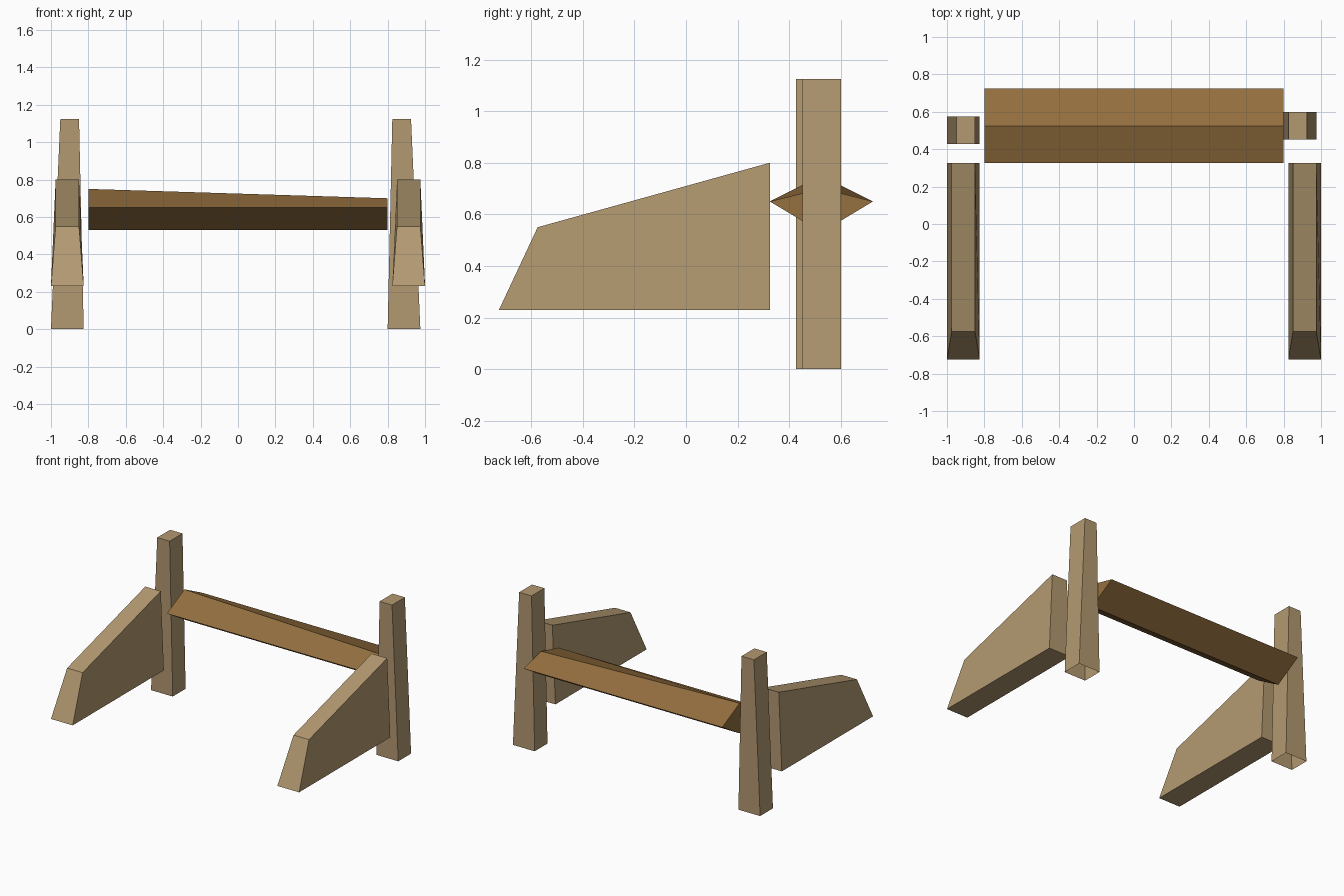
import bpy

if "Cube" in bpy.data.objects:
    bpy.data.objects.remove(bpy.data.objects["Cube"])


def material(name, color):
    mat = bpy.data.materials.new(name)
    mat.diffuse_color = color
    mat.use_nodes = True
    mat.node_tree.nodes["Principled BSDF"].inputs["Base Color"].default_value = mat.diffuse_color
    return mat


light_wood = material("light_wood", (0.45, 0.32, 0.165, 1))
dark_wood = material("dark_wood", (0.30, 0.16, 0.05, 1))


def loft(name, start, end, mat, caps=(True, True)):
    """Join two matching rings of points, optionally closing the ends."""
    n = len(start)
    faces = [(i, (i + 1) % n, n + (i + 1) % n, n + i) for i in range(n)]
    if caps[0]:
        faces.append(tuple(reversed(range(n))))
    if caps[1]:
        faces.append(tuple(range(n, 2 * n)))
    mesh = bpy.data.meshes.new(name)
    mesh.from_pydata(start + end, [], faces)
    mesh.materials.append(mat)
    obj = bpy.data.objects.new(name, mesh)
    bpy.context.collection.objects.link(obj)
    return obj


def rect(x0, x1, y0, y1, z):
    return [(x0, y0, z), (x1, y0, z), (x1, y1, z), (x0, y1, z)]


# Tapered posts, open underneath; the right one sits slightly inward and back
for side, sx, dx, dy in (("left", -1, 0, 0), ("right", 1, -0.025, 0.025)):
    xs = [sorted((sx * a + dx, sx * b + dx)) for a, b in ((0.825, 1.0), (0.85, 0.95))]
    loft(side + "_post",
         rect(*xs[0], 0.427 + dy, 0.575 + dy, 0),
         rect(*xs[1], 0.427 + dy, 0.575 + dy, 1.125),
         light_wood, (False, True))

# Sloping side arms, narrower along the top
for side, sx in (("left", -1), ("right", 1)):
    profile = [(-0.725, 0.23), (0.325, 0.23), (0.325, 0.80), (-0.575, 0.55)]
    inner, outer = (
        [(sx * (0.9125 + s * (0.0875 if z < 0.3 else 0.0625)), y, z) for y, z in profile]
        for s in (-1, 1))
    ends = (inner, outer) if sx > 0 else (outer, inner)
    loft(side + "_arm", *ends, light_wood)


# Diamond-section crossbeam, its ridge dropping to the right
def diamond(x, ridge):
    return [(x, 0.325, 0.65), (x, 0.525, 0.53), (x, 0.725, 0.65), (x, 0.525, ridge)]


loft("crossbeam", diamond(-0.8, 0.75), diamond(0.8, 0.70), dark_wood)
